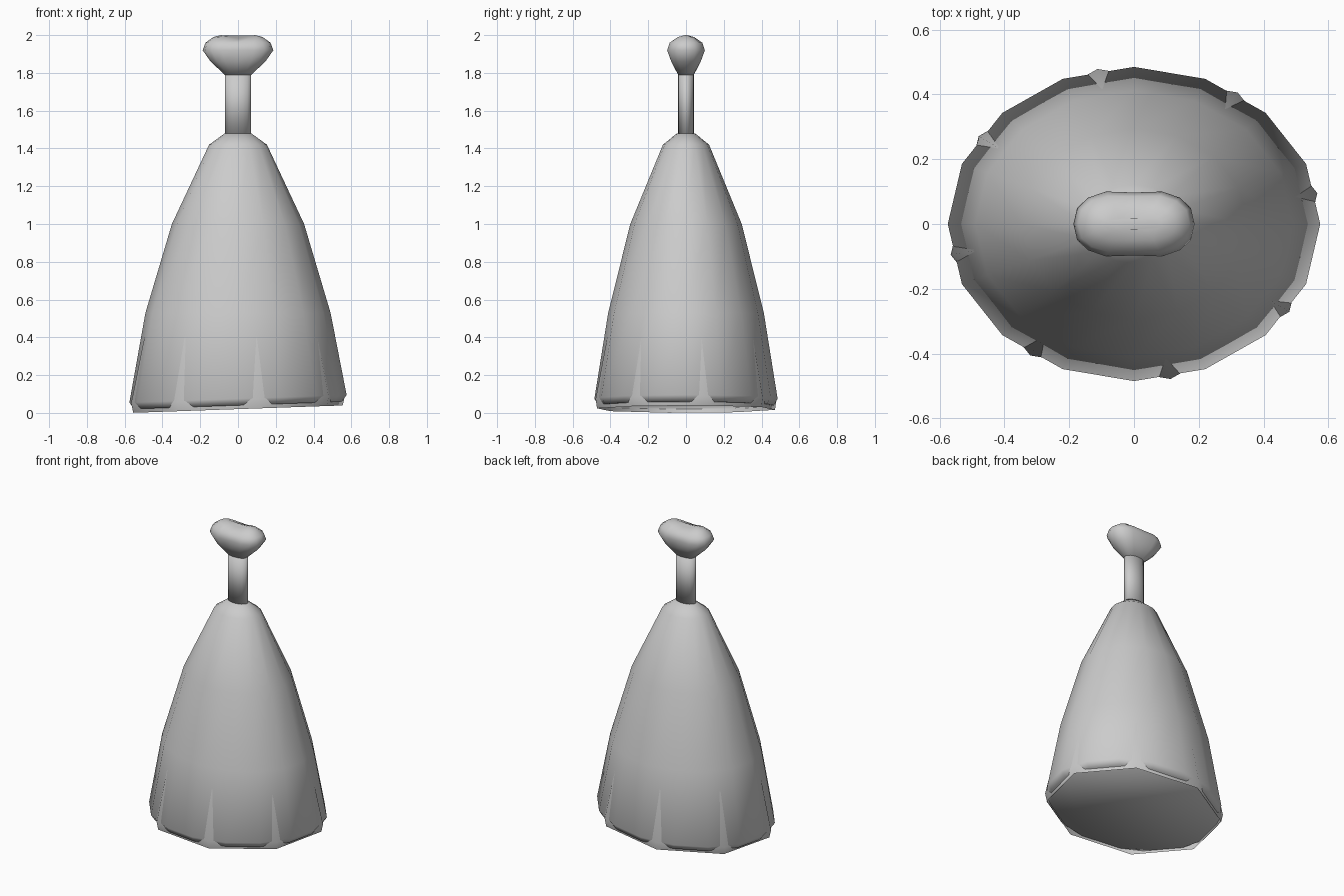
import bpy, bmesh
from math import cos, sin, pi, radians

if "Cube" in bpy.data.objects:
    bpy.data.objects.remove(bpy.data.objects["Cube"], do_unlink=True)

# One plain grey finish
GREY = (0.6, 0.6, 0.6, 1)
grey = bpy.data.materials.new("plain_grey")
grey.use_nodes = True
grey.diffuse_color = GREY
grey.node_tree.nodes["Principled BSDF"].inputs["Base Color"].default_value = GREY

TILT = 0.035  # slope of the base towards the left side


def spow(v, p):
    return (abs(v) ** p) * (1 if v >= 0 else -1)


def loft(name, rings, sides, turn=0, power=1, shape=None, bottom=True, top=True):
    """Skin elliptical rings (z, x radius, y radius) from bottom to top."""
    bm = bmesh.new()
    loops = []
    for z, rx, ry in rings:
        loop = []
        for i in range(sides):
            a = turn + 2 * pi * i / sides
            p = (rx * spow(cos(a), power), ry * spow(sin(a), power), z)
            loop.append(bm.verts.new(shape(*p) if shape else p))
        loops.append(loop)
    for lo, hi in zip(loops, loops[1:]):
        for i in range(sides):
            j = (i + 1) % sides
            bm.faces.new((lo[i], lo[j], hi[j], hi[i]))
    if bottom:
        bm.faces.new(loops[0][::-1])
    if top:
        bm.faces.new(loops[-1])
    for f in bm.faces:
        f.smooth = True
    mesh = bpy.data.meshes.new(name)
    bm.to_mesh(mesh)
    bm.free()
    mesh.materials.append(grey)
    obj = bpy.data.objects.new(name, mesh)
    bpy.context.collection.objects.link(obj)
    return obj


def tilted(x, y, z):
    return x, y, z + (TILT * x if z < 0.2 else 0)


def pinched(x, y, z):
    # Waist in the middle of the knob and a dip along its top
    if z > 1.85:
        mid = max(0, 1 - abs(x) / 0.09)
        y *= 1 - 0.09 * mid
        if z > 1.97:
            z -= 0.016 * mid
    return x, y, z


# Bell-shaped body
loft("body", [(0.04, 0.55, 0.465), (0.075, 0.575, 0.485), (0.53, 0.49, 0.412),
              (1.0, 0.35, 0.295), (1.42, 0.153, 0.122), (1.48, 0.07, 0.048)],
     16, shape=tilted)

# Eight-cornered lining whose corners break through as folds at the hem
loft("hem_folds", [(0.02, 0.565, 0.48), (0.07, 0.577, 0.488), (0.4, 0.505, 0.425)],
     8, turn=radians(11.25), shape=tilted, bottom=False, top=False)

# Stem, slightly sunk in the body
loft("stem", [(1.47, 0.07, 0.042), (1.82, 0.07, 0.042)], 16)

# Double-lobed knob
loft("knob", [(1.79, 0.07, 0.042), (1.86, 0.145, 0.085), (1.92, 0.187, 0.107),
              (1.96, 0.172, 0.093), (1.99, 0.13, 0.055), (2.0, 0.09, 0.02)],
     16, power=0.8, shape=pinched)
